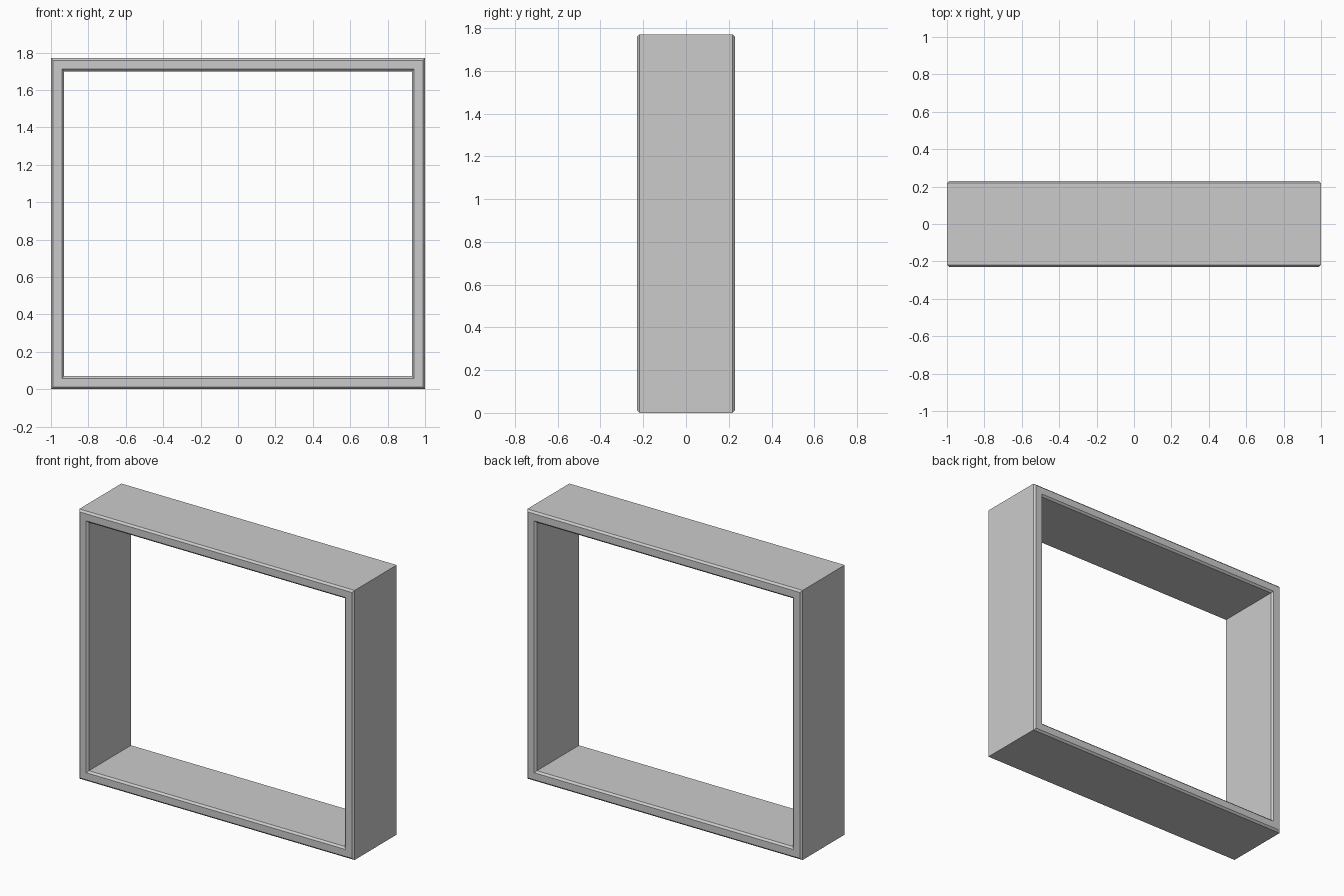
import bpy, bmesh

if "Cube" in bpy.data.objects:
    bpy.data.objects.remove(bpy.data.objects["Cube"])

W, H, D = 1.0, 1.77, 0.23   # half width, height, half depth
T, C = 0.07, 0.012          # wall thickness, chamfer

# Cross-section of the wall: (inset from the outside, y)
profile = [(0, -D + C), (C, -D), (T - C, -D), (T, -D + C),
           (T, D - C), (T - C, D), (C, D), (0, D - C)]

# Mitred rectangular frame: each profile point becomes a closed loop of four corners
bm = bmesh.new()
loops = [[bm.verts.new(p) for p in ((-W + i, y, i), (W - i, y, i),
                                   (W - i, y, H - i), (-W + i, y, H - i))]
         for i, y in profile]
n = len(loops)
for a in range(n):
    b = (a + 1) % n
    for k in range(4):
        m = (k + 1) % 4
        bm.faces.new((loops[a][k], loops[a][m], loops[b][m], loops[b][k]))
bmesh.ops.recalc_face_normals(bm, faces=bm.faces)

mesh = bpy.data.meshes.new("square_frame")
bm.to_mesh(mesh)
bm.free()
bpy.context.collection.objects.link(bpy.data.objects.new("square_frame", mesh))
